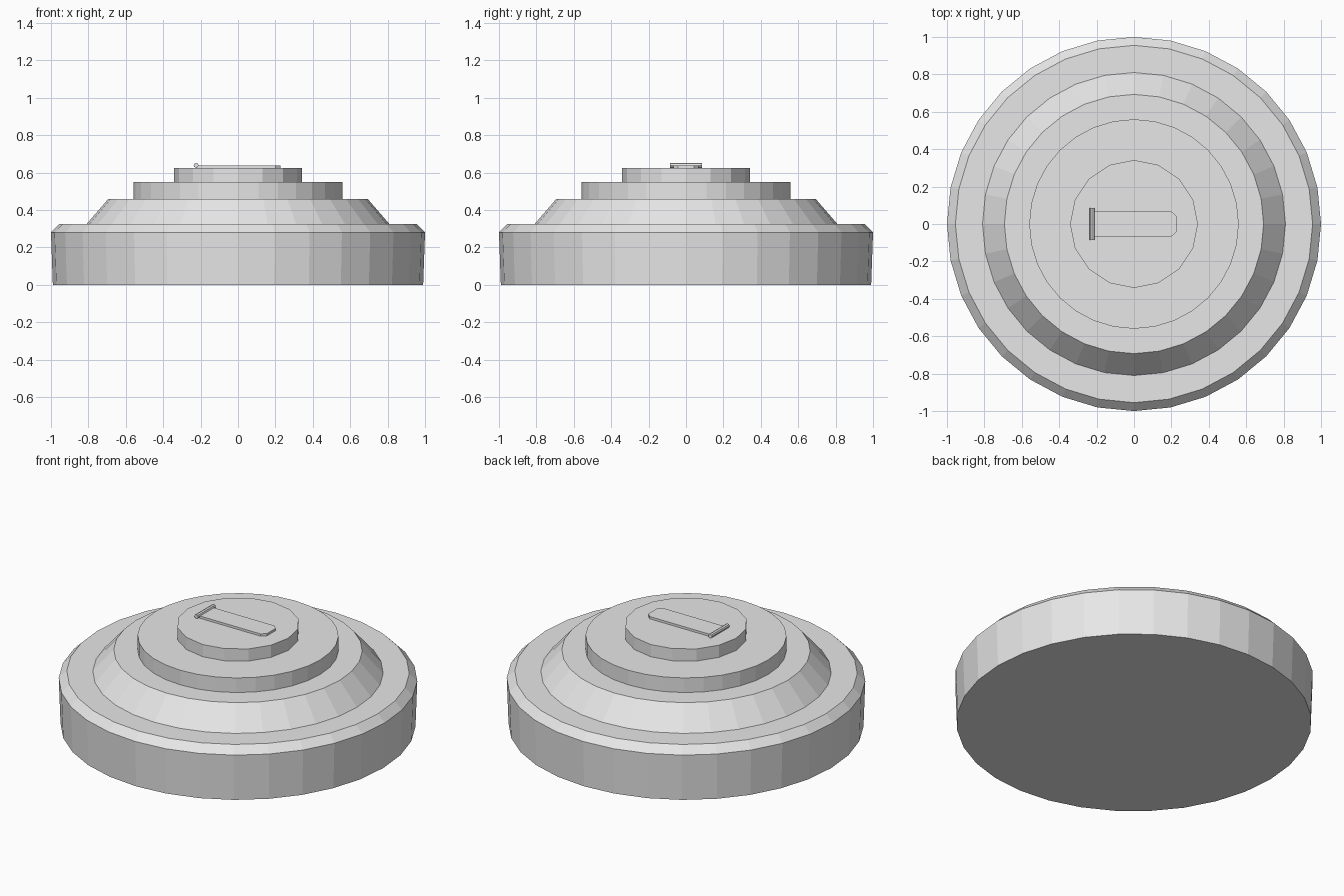
import bpy
import bmesh
from math import pi, cos, sin

cube = bpy.data.objects.get("Cube")
if cube:
    bpy.data.objects.remove(cube, do_unlink=True)

COLOUR = (0.8, 0.8, 0.8, 1)
grey = bpy.data.materials.new("light_grey")
grey.use_nodes = True
grey.diffuse_color = COLOUR
grey.node_tree.nodes["Principled BSDF"].inputs["Base Color"].default_value = COLOUR


def finish(name, bm):
    bmesh.ops.recalc_face_normals(bm, faces=bm.faces)
    mesh = bpy.data.meshes.new(name)
    bm.to_mesh(mesh)
    bm.free()
    mesh.materials.append(grey)
    obj = bpy.data.objects.new(name, mesh)
    bpy.context.collection.objects.link(obj)
    return obj


def turned(name, profile, sides):
    """Closed faceted solid from (radius, height) pairs, bottom to top."""
    bm = bmesh.new()
    rings = [[bm.verts.new((r * cos(2 * pi * i / sides), r * sin(2 * pi * i / sides), z))
              for i in range(sides)] for r, z in profile]
    for low, high in zip(rings, rings[1:]):
        for i in range(sides):
            j = (i + 1) % sides
            bm.faces.new((low[i], low[j], high[j], high[i]))
    bm.faces.new(rings[0][::-1])
    bm.faces.new(rings[-1])
    return finish(name, bm)


# Stepped round body
turned("base_drum", [(0.99, 0), (1.0, 0.28), (0.955, 0.325)], 32)
turned("sloped_shoulder", [(0.81, 0.325), (0.693, 0.46)], 32)
turned("pressure_plate", [(0.56, 0.46), (0.56, 0.55)], 32)
turned("top_cap", [(0.342, 0.55), (0.342, 0.625)], 16)

# Flat lever with a clipped tip
outline = [(-0.222, -0.067), (0.2, -0.067), (0.227, -0.042),
           (0.227, 0.042), (0.2, 0.067), (-0.222, 0.067)]
bm = bmesh.new()
face = bm.faces.new([bm.verts.new((x, y, 0.625)) for x, y in outline])
raised = bmesh.ops.extrude_face_region(bm, geom=[face])["geom"]
bmesh.ops.translate(bm, vec=(0, 0, 0.014),
                    verts=[v for v in raised if isinstance(v, bmesh.types.BMVert)])
finish("lever", bm)

# Hinge pin across the end of the lever
pin = turned("hinge_pin", [(0.013, -0.085), (0.013, 0.085)], 8)
pin.rotation_euler.x = pi / 2
pin.location = (-0.224, 0, 0.639)
